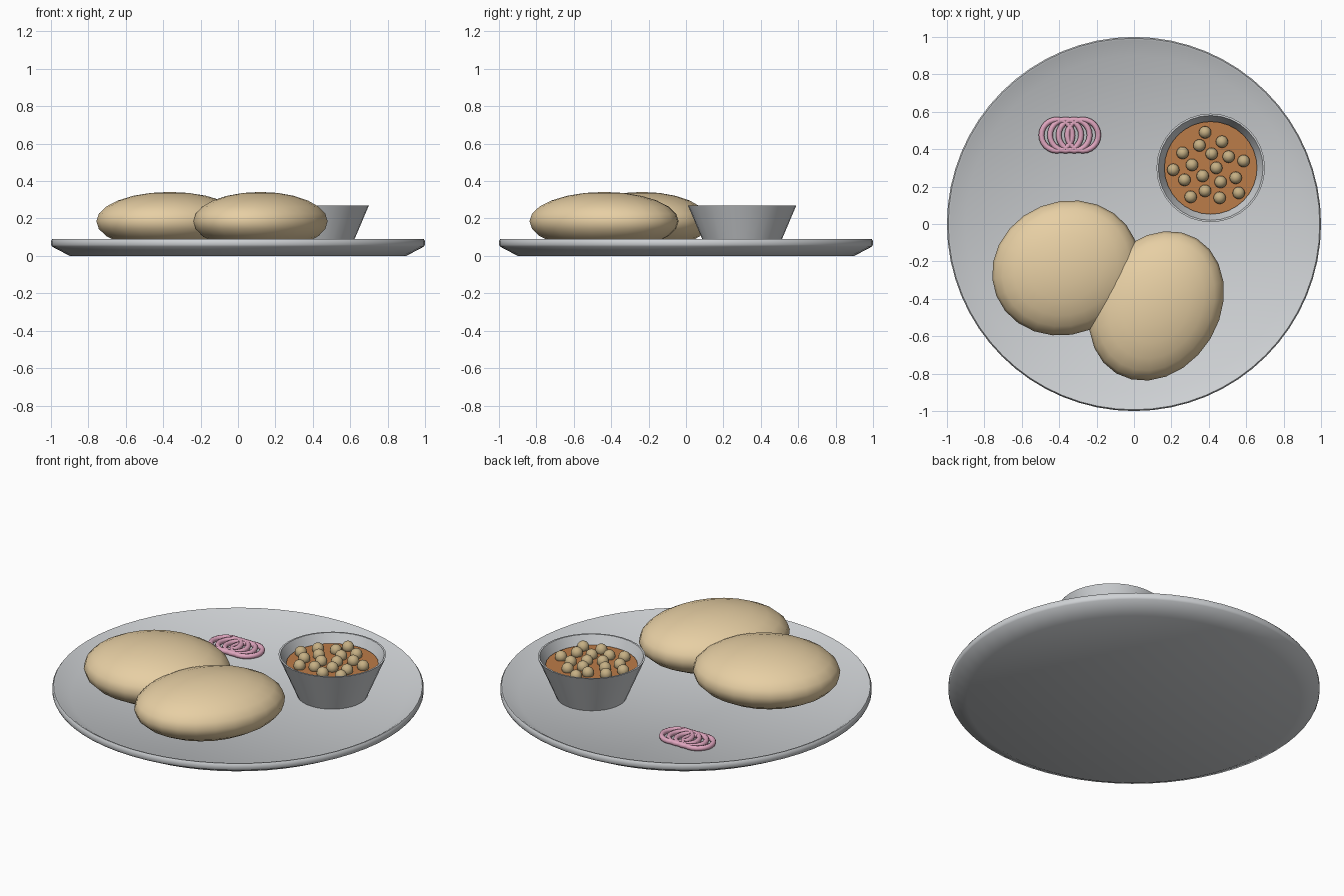
import bpy, bmesh, math
from mathutils import Matrix

if "Cube" in bpy.data.objects:
    bpy.data.objects.remove(bpy.data.objects["Cube"])


def material(name, rgb):
    m = bpy.data.materials.new(name)
    m.diffuse_color = (*rgb, 1)
    m.use_nodes = True
    m.node_tree.nodes["Principled BSDF"].inputs["Base Color"].default_value = m.diffuse_color
    return m


STEEL = material("steel grey", (0.62, 0.64, 0.66))
BREAD = material("bread tan", (0.82, 0.64, 0.38))
CURRY = material("curry brown", (0.50, 0.20, 0.065))
CHICKPEA = material("chickpea beige", (0.56, 0.43, 0.23))
ONION = material("onion pink", (0.74, 0.38, 0.52))


def finish(bm, name, mat, angle=40):
    mesh = bpy.data.meshes.new(name)
    bmesh.ops.recalc_face_normals(bm, faces=bm.faces)
    bm.to_mesh(mesh)
    bm.free()
    mesh.materials.append(mat)
    ob = bpy.data.objects.new(name, mesh)
    bpy.context.collection.objects.link(ob)
    bpy.ops.object.select_all(action='DESELECT')
    ob.select_set(True)
    bpy.context.view_layer.objects.active = ob
    bpy.ops.object.shade_smooth_by_angle(angle=math.radians(angle))
    return ob


def lathe(name, profile, mat, segments, location=(0, 0)):
    """Spin a (radius, height) profile around z; radius 0 closes to a point."""
    bm = bmesh.new()
    rings = []
    for r, z in profile:
        n = 1 if r == 0 else segments
        rings.append([bm.verts.new((location[0] + r * math.cos(math.tau * i / segments),
                                    location[1] + r * math.sin(math.tau * i / segments), z))
                      for i in range(n)])
    for a, b in zip(rings, rings[1:]):
        for i in range(segments):
            j = (i + 1) % segments
            loop = [a[i % len(a)], a[j % len(a)], b[j % len(b)], b[i % len(b)]]
            bm.faces.new(list(dict.fromkeys(loop)))
    return finish(bm, name, mat)


def ellipsoid(name, location, radii, mat, angle=0, segments=24, rings=12):
    bm = bmesh.new()
    bmesh.ops.create_uvsphere(bm, u_segments=segments, v_segments=rings, radius=1)
    bm.transform(Matrix.Translation(location) @ Matrix.Rotation(math.radians(angle), 4, 'Z')
                 @ Matrix.Diagonal((*radii, 1)))
    return finish(bm, name, mat, 60)


# Shallow dished plate
lathe("plate", [(0, 0), (0.90, 0), (0.995, 0.05), (1.0, 0.06), (1.0, 0.08), (0.993, 0.09),
                (0.983, 0.088), (0.90, 0.035), (0, 0.03)], STEEL, 64)

# Two puffy breads resting against each other
ellipsoid("left_bread", (-0.365, -0.235, 0.185), (0.40, 0.355, 0.157), BREAD, 22)
ellipsoid("right_bread", (0.12, -0.438, 0.185), (0.42, 0.338, 0.157), BREAD, 59)

# Tapered bowl with curry filling
BX, BY = 0.41, 0.30
lathe("bowl", [(0, 0.03), (0.188, 0.03), (0.29, 0.27), (0.28, 0.27), (0.18, 0.045), (0, 0.045)],
      STEEL, 32, (BX, BY))
lathe("curry", [(0, 0.21), (0.244, 0.21), (0.248, 0.22), (0, 0.22)], CURRY, 32, (BX, BY))

# Chickpeas scattered over the curry, as offsets from the bowl centre
peas = [(-.03, .19), (.06, .14), (-.06, .12), (-.15, .08), (.005, .075), (.096, .06),
        (.176, .037), (-.10, .016), (-.20, -.01), (.03, 0), (-.043, -.043), (-.14, -.064),
        (.053, -.075), (.134, -.053), (-.03, -.123), (-.107, -.155), (.048, -.16), (.15, -.134)]
for i, (x, y) in enumerate(peas):
    ellipsoid(f"chickpea_{i + 1}", (BX + x, BY + y, 0.235), (0.033,) * 3, CHICKPEA, 0, 16, 8)

# Row of overlapping onion rings
for i in range(4):
    bpy.ops.mesh.primitive_torus_add(location=(-0.412 + 0.046 * i, 0.475, 0.047),
                                     major_segments=24, minor_segments=8,
                                     major_radius=0.083, minor_radius=0.015)
    ring = bpy.context.object
    ring.name = f"onion_ring_{i + 1}"
    ring.data.materials.append(ONION)
    bpy.ops.object.shade_smooth_by_angle(angle=math.radians(60))
